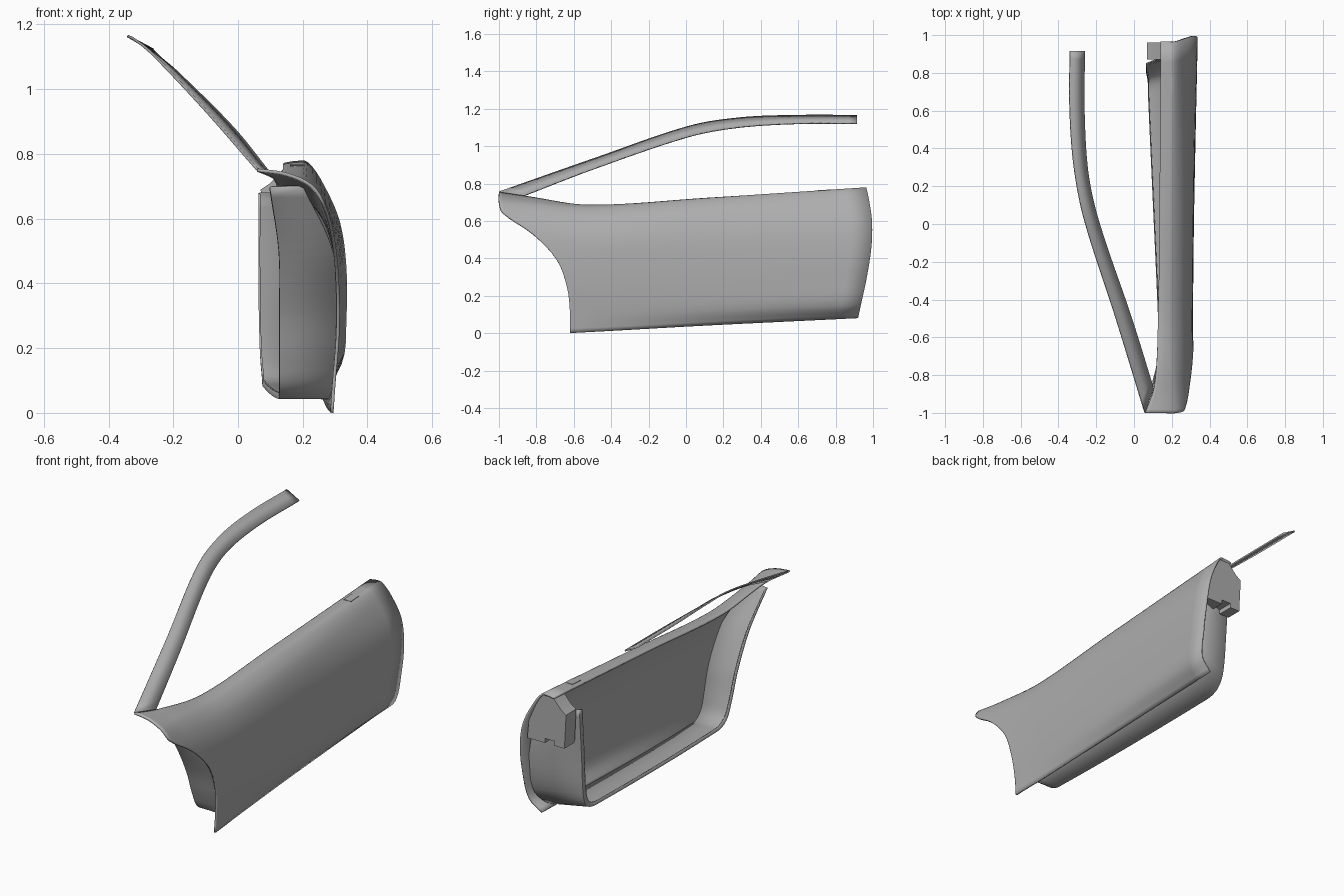
import bpy
import bmesh
from mathutils import Vector
from mathutils.geometry import interpolate_bezier

cube = bpy.data.objects.get("Cube")
if cube:
    bpy.data.objects.remove(cube, do_unlink=True)

paint = bpy.data.materials.new("grey_paint")
paint.use_nodes = True
colour = (0.42, 0.42, 0.42, 1)
paint.diffuse_color = colour
paint.node_tree.nodes["Principled BSDF"].inputs["Base Color"].default_value = colour


def smooth_path(points, steps):
    """Smooth curve through the points, with handles fitted to each segment."""
    points = [Vector(p) for p in points]
    last = len(points) - 1
    tangents = [(points[min(i + 1, last)] - points[max(i - 1, 0)]).normalized()
                for i in range(last + 1)]
    path = [points[0]]
    for i in range(last):
        a, b = points[i], points[i + 1]
        reach = (b - a).length / 3
        path += interpolate_bezier(a, a + tangents[i] * reach,
                                   b - tangents[i + 1] * reach, b, steps + 1)[1:]
    return path


def finish(name, bm, thickness=0, offset=-1):
    """Turn the bmesh into a painted, smooth object with a sheet thickness."""
    mesh = bpy.data.meshes.new(name)
    bm.to_mesh(mesh)
    bm.free()
    mesh.materials.append(paint)
    obj = bpy.data.objects.new(name, mesh)
    bpy.context.collection.objects.link(obj)
    bpy.ops.object.select_all(action="DESELECT")
    obj.select_set(True)
    bpy.context.view_layer.objects.active = obj
    bpy.ops.object.shade_smooth_by_angle(angle=0.6)
    if thickness:
        solid = obj.modifiers.new("sheet_thickness", "SOLIDIFY")
        solid.thickness = thickness
        solid.offset = offset
    return obj


def sheet(name, rows, thickness, offset=-1):
    """Skin a grid given as equally long rows of points."""
    bm = bmesh.new()
    grid = [[bm.verts.new(p) for p in row] for row in rows]
    for upper, lower in zip(grid, grid[1:]):
        for i in range(len(upper) - 1):
            bm.faces.new((upper[i], lower[i], lower[i + 1], upper[i + 1]))
    return finish(name, bm, thickness, offset)


# Outer skin: cross-sections from the belt line down to the sill, front to rear
front_edge = [(.06, -1, .755), (.15, -1, .742), (.23, -1, .705),
              (.27, -.98, .645), (.3, -.82, .53), (.313, -.69, .39),
              (.313, -.635, .24), (.302, -.62, .1), (.295, -.62, 0)]
mirror_corner = [(.11, -.85, .733), (.16, -.85, .72), (.22, -.85, .69),
                 (.265, -.84, .63), (.3, -.72, .52), (.312, -.62, .39),
                 (.312, -.58, .24), (.302, -.57, .1), (.294, -.57, .003)]
belt_dip = [(.127, -.5, .684), (.16, -.5, .686), (.21, -.5, .67),
            (.265, -.5, .61), (.302, -.46, .51), (.312, -.42, .39),
            (.311, -.4, .24), (.3, -.4, .1), (.285, -.4, .012)]
middle = [(.135, .1, .72), (.165, .1, .723), (.21, .1, .715),
          (.27, .1, .65), (.308, .1, .53), (.318, .1, .39),
          (.317, .1, .25), (.305, .1, .12), (.27, .1, .04)]
rear_edge = [(.14, .965, .772), (.175, .965, .778), (.215, .965, .775),
             (.265, .98, .705), (.315, .995, .59), (.335, .99, .45),
             (.335, .965, .29), (.32, .935, .15), (.25, .92, .08)]
sections = [smooth_path(s, 4) for s in
            (front_edge, mirror_corner, belt_dip, middle, rear_edge)]
sheet("outer_skin", [smooth_path(row, 8) for row in zip(*sections)], 0.01)

# Window pillar: a thin strip sweeping up and back from the front corner
upper_edge = [(.06, -1, .757), (-.1, -.48, .94), (-.26, .02, 1.11),
              (-.315, .3, 1.155), (-.338, .6, 1.167), (-.338, .915, 1.167)]
lower_edge = [(.105, -.87, .737), (-.01, -.5, .88), (-.18, 0, 1.05),
              (-.238, .25, 1.1), (-.26, .55, 1.123), (-.26, .915, 1.125)]
sheet("window_pillar", [smooth_path(e, 8) for e in (upper_edge, lower_edge)], 0.008)

# Inner frame: a U-shaped wall with a narrow lip around the open side
# Each entry: y, z, x of the rim, x at the skin, y shift at the skin
frame_path = [(-.86, .7, .1, .2, -.02), (-.74, .5, .128, .293, 0),
              (-.64, .31, .13, .305, 0), (-.585, .16, .13, .3, 0),
              (-.54, .075, .13, .29, 0), (-.46, .045, .128, .28, 0),
              (.68, .085, .078, .25, .06), (.77, .11, .076, .26, .08),
              (.81, .19, .07, .315, .09), (.83, .4, .066, .325, .09),
              (.85, .68, .066, .26, .08)]
at_skin = [(skin, y + shift, z) for y, z, rim, skin, shift in frame_path]
at_rim = [(rim, y, z) for y, z, rim, skin, shift in frame_path]
at_lip = [(x, y * .97, z + (.5 - z) * .04) for x, y, z in at_rim]
sheet("inner_frame", [smooth_path(p, 6) for p in (at_skin, at_rim, at_lip)], 0.006, 0)

# Latch housing: rear plate with a notch, folded forward along its border
outline = [(.08, .5), (.07, .69), (.1, .71), (.15, .765), (.215, .765),
           (.255, .705), (.3, .6), (.31, .5), (.2, .5), (.2, .525),
           (.14, .525), (.14, .5)]
bm = bmesh.new()
back = [bm.verts.new((x, .96, z)) for x, z in outline]
fore = [bm.verts.new((x, .87, z)) for x, z in outline]
bm.faces.new(back)
for i in range(len(outline)):
    j = (i + 1) % len(outline)
    bm.faces.new((back[i], fore[i], fore[j], back[j]))
bmesh.ops.recalc_face_normals(bm, faces=bm.faces)
finish("latch_housing", bm)

# Lock plate: small thin plate on the belt line near the rear
bm = bmesh.new()
bmesh.ops.create_cube(bm, size=1)
bmesh.ops.scale(bm, vec=(.045, .07, .006), verts=bm.verts)
plate = finish("lock_plate", bm)
plate.location = (.183, .74, .763)
plate.rotation_euler.x = .06
